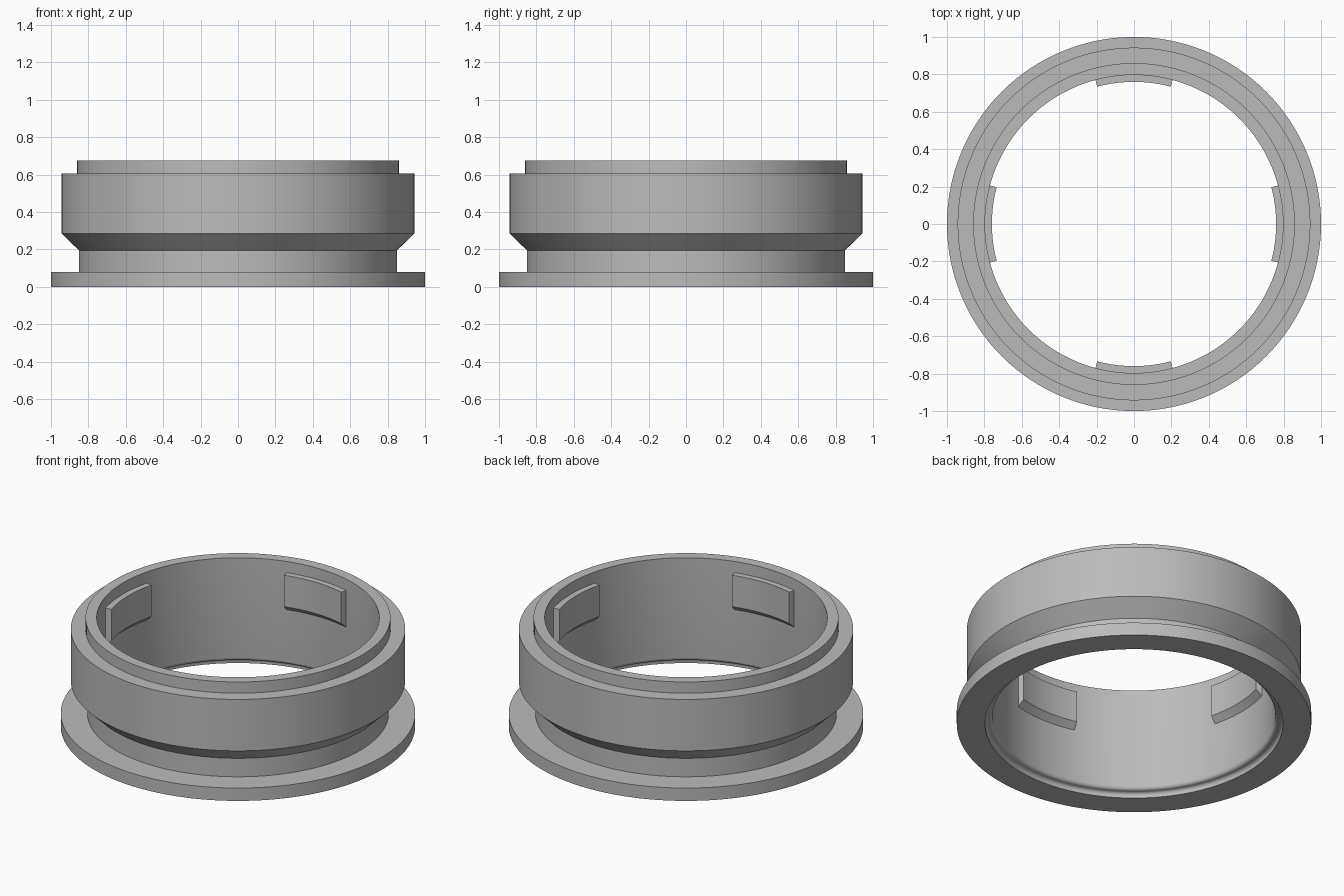
import bpy, bmesh
from math import sin, cos, pi, radians

cube = bpy.data.objects.get("Cube")
if cube:
    bpy.data.objects.remove(cube, do_unlink=True)

grey = bpy.data.materials.new("neutral grey")
grey.use_nodes = True
colour = (0.5, 0.5, 0.5, 1)
grey.diffuse_color = colour
grey.node_tree.nodes["Principled BSDF"].inputs["Base Color"].default_value = colour


def sweep(name, profile, start, end, steps):
    """Turn a closed (radius, z) profile about z, as a full ring or a capped arc."""
    full = abs(end - start - 2 * pi) < 1e-6
    bm = bmesh.new()
    rows = []
    for i in range(steps if full else steps + 1):
        a = start + (end - start) * i / steps
        rows.append([bm.verts.new((r * cos(a), r * sin(a), z)) for r, z in profile])
    n = len(profile)
    for i in range(steps):
        a, b = rows[i], rows[(i + 1) % len(rows)]
        for j in range(n):
            k = (j + 1) % n
            bm.faces.new((a[j], b[j], b[k], a[k]))
    if not full:
        bm.faces.new(rows[0])
        bm.faces.new(rows[-1][::-1])
    bmesh.ops.recalc_face_normals(bm, faces=bm.faces)
    mesh = bpy.data.meshes.new(name)
    bm.to_mesh(mesh)
    bm.free()
    mesh.materials.append(grey)
    obj = bpy.data.objects.new(name, mesh)
    bpy.context.collection.objects.link(obj)
    bpy.ops.object.select_all(action="DESELECT")
    obj.select_set(True)
    bpy.context.view_layer.objects.active = obj
    bpy.ops.object.shade_smooth_by_angle(angle=radians(30))
    return obj


# Ring body: flange, neck, cone, wide band and top collar
bore, mouth = 0.797, 0.84
outer = [(1, 0), (1, 0.08), (0.85, 0.08), (0.85, 0.195), (0.943, 0.285),
         (0.943, 0.605), (0.86, 0.605), (0.86, 0.675), (bore, 0.675)]

# Rounded step where the bore widens at the bottom
f = (mouth - bore) / 2
mid, low = bore + f, 0.01
quarter = [i * pi / 12 for i in range(7)]
convex = [(mid - f * cos(t), low + 2 * f - f * sin(t)) for t in quarter]
concave = [(mid + f * sin(t), low + f * cos(t)) for t in quarter[1:]]
sweep("ring_body", outer + convex + concave + [(mouth, 0)], 0, 2 * pi, 128)

# Four inner tabs with a sloped underside, slightly sunk into the bore
tab = [(0.805, 0.605), (0.76, 0.605), (0.76, 0.41), (bore, 0.375), (0.805, 0.375)]
for i, side in enumerate(("left", "back", "right", "front")):
    a = i * pi / 2
    sweep(side + "_inner_tab", tab, a - radians(15), a + radians(15), 12)
